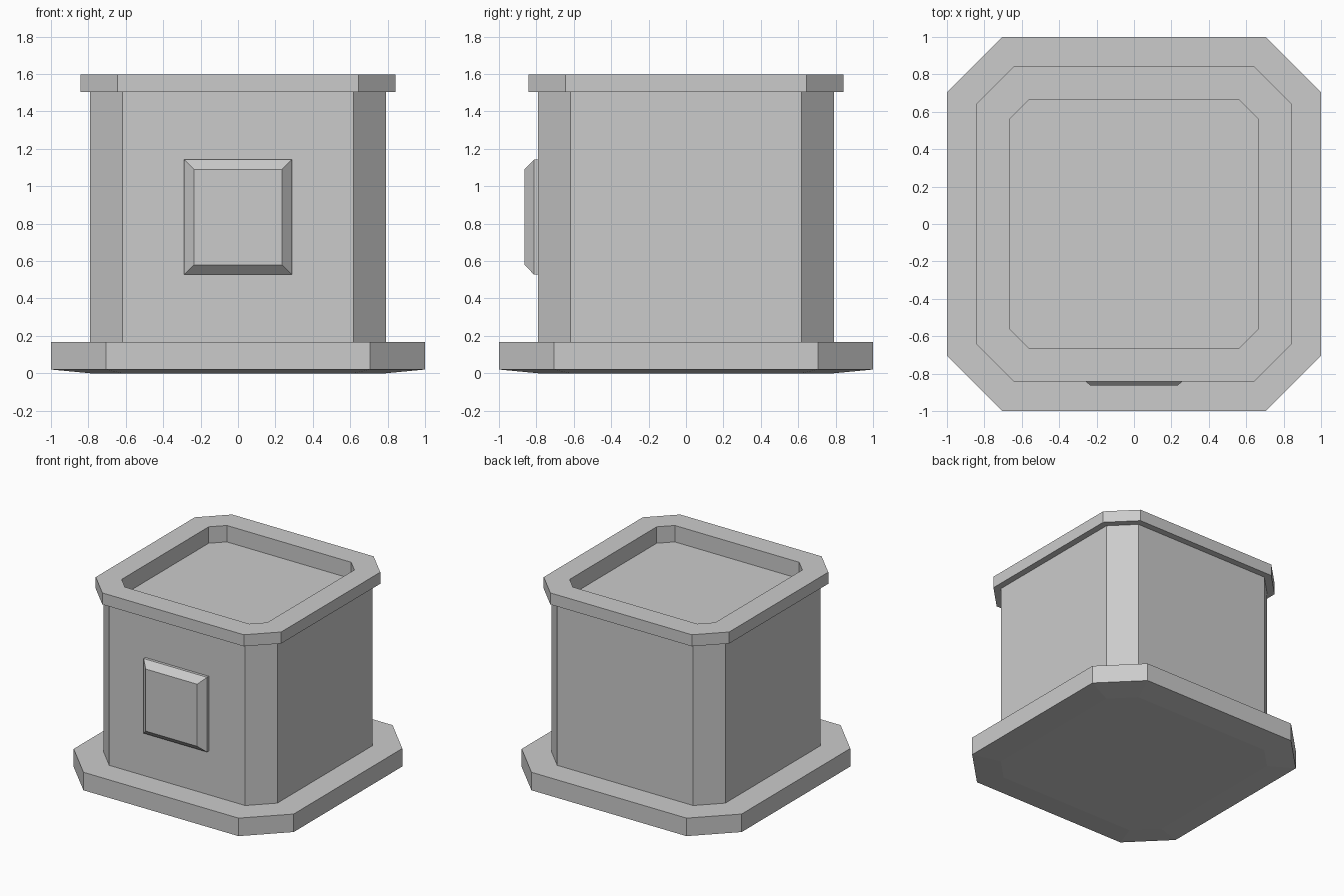
import bpy

if "Cube" in bpy.data.objects:
    bpy.data.objects.remove(bpy.data.objects["Cube"])


def octagon(h, c, z):
    """Square ring of half width h whose corners are cut back to c."""
    xy = [(h, -c), (h, c), (c, h), (-c, h), (-h, c), (-h, -c), (-c, -h), (c, -h)]
    return [(x, y, z) for x, y in xy]


def front_rect(w, h, y, zc=0.835):
    """Upright rectangle of half size w, h facing the front."""
    return [(x, y, zc + z) for x, z in ((-w, -h), (w, -h), (w, h), (-w, h))]


def loft(name, rings, cap_start=False, cap_end=False):
    """Join successive rings with flat quads, optionally capping the ends."""
    n = len(rings[0])
    verts = [p for ring in rings for p in ring]
    faces = []
    for r in range(len(rings) - 1):
        a, b = r * n, (r + 1) * n
        for i in range(n):
            j = (i + 1) % n
            faces.append((a + i, a + j, b + j, b + i))
    if cap_start:
        faces.append(tuple(reversed(range(n))))
    if cap_end:
        faces.append(tuple(range(len(verts) - n, len(verts))))
    mesh = bpy.data.meshes.new(name)
    mesh.from_pydata(verts, [], faces)
    obj = bpy.data.objects.new(name, mesh)
    bpy.context.collection.objects.link(obj)
    return obj


BODY_H, BODY_C = 0.79, 0.618

# Base slab with a shallow sloped underside and a ledge around the body
loft("base", [octagon(BODY_H, BODY_C, 0.0), octagon(1.0, 0.705, 0.02),
              octagon(1.0, 0.705, 0.168), octagon(BODY_H, BODY_C, 0.168)],
     cap_start=True)

# Straight body walls
loft("body", [octagon(BODY_H, BODY_C, 0.168), octagon(BODY_H, BODY_C, 1.503)])

# Overhanging rim with a recessed top
loft("rim", [octagon(BODY_H, BODY_C, 1.503), octagon(0.843, 0.643, 1.503),
             octagon(0.843, 0.643, 1.598), octagon(0.662, 0.565, 1.598),
             octagon(0.662, 0.565, 1.463)],
     cap_end=True)

# Bevelled panel on the front
loft("front_panel", [front_rect(0.288, 0.307, -BODY_H),
                     front_rect(0.288, 0.307, -0.813),
                     front_rect(0.234, 0.255, -0.864)],
     cap_end=True)
